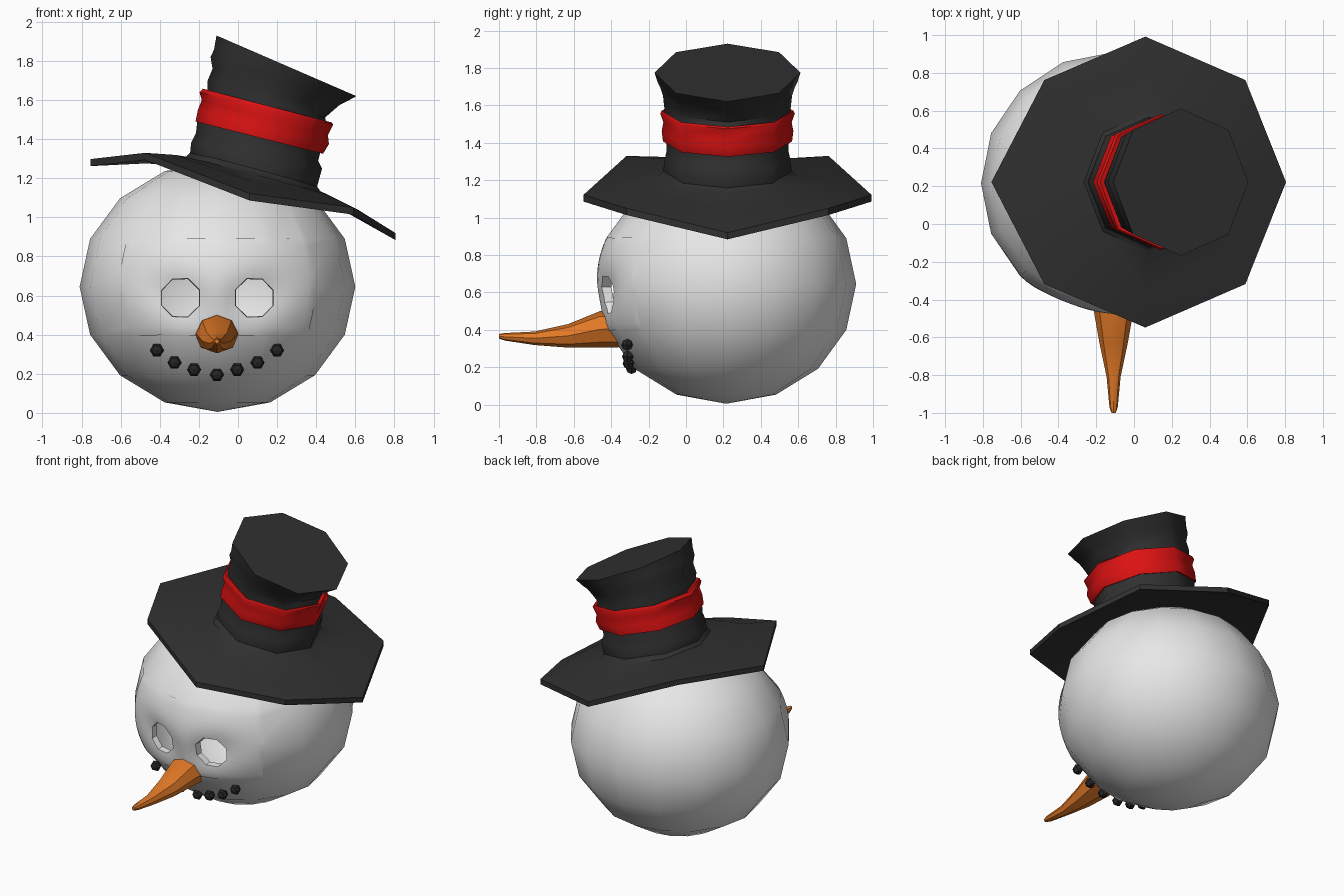
import bpy, bmesh, math
from mathutils import Vector, Matrix

if "Cube" in bpy.data.objects:
    bpy.data.objects.remove(bpy.data.objects["Cube"])


def material(name, rgb):
    m = bpy.data.materials.new(name)
    m.diffuse_color = (*rgb, 1)
    m.use_nodes = True
    m.node_tree.nodes["Principled BSDF"].inputs["Base Color"].default_value = m.diffuse_color
    return m


SNOW = material("snow white", (0.8, 0.8, 0.8))
BLACK = material("hat black", (0.03, 0.03, 0.03))
RED = material("band red", (0.72, 0.006, 0.006))
ORANGE = material("carrot orange", (0.75, 0.19, 0.02))
COAL = material("coal black", (0.018, 0.018, 0.018))


def add_object(name, bm, mat, angle=None):
    bmesh.ops.recalc_face_normals(bm, faces=bm.faces)
    me = bpy.data.meshes.new(name)
    bm.to_mesh(me)
    bm.free()
    me.materials.append(mat)
    ob = bpy.data.objects.new(name, me)
    bpy.context.collection.objects.link(ob)
    if angle:
        smooth(ob, angle)
    return ob


def smooth(ob, angle):
    bpy.ops.object.select_all(action='DESELECT')
    ob.select_set(True)
    bpy.context.view_layer.objects.active = ob
    bpy.ops.object.shade_smooth_by_angle(angle=math.radians(angle))


def loft(name, rings, mat, angle=None, closed=False):
    """Skin equal-sized rings of points; cap the ends, or join last to first."""
    bm = bmesh.new()
    vs = [[bm.verts.new(p) for p in r] for r in rings]
    pairs = list(zip(vs, vs[1:])) + ([(vs[-1], vs[0])] if closed else [])
    for a, b in pairs:
        for i in range(len(a)):
            j = (i + 1) % len(a)
            bm.faces.new((a[i], a[j], b[j], b[i]))
    if not closed:
        bm.faces.new(vs[0])
        bm.faces.new(vs[-1])
    return add_object(name, bm, mat, angle)


# Head: hollow coarse ball, finer on the face, with sunken eye sockets
C, R = Vector((-0.105, 0.215, 0.645)), Vector((0.705, 0.695, 0.64))
EYE_X, EYE_Z = 0.19, 0.588
bm = bmesh.new()
bmesh.ops.create_uvsphere(bm, u_segments=16, v_segments=8, radius=1)
face_edges = [e for e in bm.edges
              if all(v.co.y < -0.6 and abs(v.co.z) < 0.5 and abs(v.co.x) < 0.75 for v in e.verts)]
bmesh.ops.subdivide_edges(bm, edges=face_edges, cuts=5, use_grid_fill=True)
for v in bm.verts:
    n = v.co.normalized()
    v.co = C + Vector((n.x * R.x, n.y * R.y, n.z * R.z))
    if n.y < -0.5:
        u, w = abs(v.co.x - C.x) - EYE_X, v.co.z - EYE_Z
        a = math.radians(25)                       # sockets slant up outwards
        s, t = u * math.cos(a) + w * math.sin(a), w * math.cos(a) - u * math.sin(a)
        v.co.y += 0.045 * math.exp(-(s / 0.18) ** 2 - (t / 0.11) ** 2)
head = add_object("head", bm, SNOW)
shell = head.modifiers.new("shell", 'SOLIDIFY')
shell.thickness = 0.045
shell.offset = -1

# Eye holes
bm = bmesh.new()
for side in (-1, 1):
    mat = (Matrix.Translation((C.x + side * EYE_X, -0.4, EYE_Z)) @ Matrix.Rotation(math.pi / 2, 4, 'X')
           @ Matrix.Rotation(math.pi / 8, 4, 'Z'))
    bmesh.ops.create_cone(bm, cap_ends=True, segments=8, radius1=0.088, radius2=0.12, depth=0.5, matrix=mat)
cutter = add_object("eye_cutter", bm, SNOW)
cut = head.modifiers.new("eyes", 'BOOLEAN')
cut.operation = 'DIFFERENCE'
cut.object = cutter
cut.solver = 'EXACT'
bpy.context.view_layer.update()
done = bpy.data.meshes.new_from_object(head.evaluated_get(bpy.context.evaluated_depsgraph_get()))
head.modifiers.clear()
head.data = done
bpy.data.objects.remove(cutter)
smooth(head, 35)

# Carrot nose: (y, centre z, half width, half height)
nose = [(-0.36, 0.405, 0.115, 0.1), (-0.46, 0.403, 0.105, 0.097), (-0.63, 0.368, 0.075, 0.063),
        (-0.81, 0.355, 0.037, 0.036), (-0.97, 0.363, 0.022, 0.02), (-1.0, 0.366, 0.011, 0.012)]
loft("carrot_nose", [[(-0.108 + w * math.cos(k * math.pi / 4), y, z + h * math.sin(k * math.pi / 4))
                      for k in range(8)] for y, z, w, h in nose], ORANGE, 40)

# Coal smile
smile = [(-0.415, 0.32), (-0.325, 0.257), (-0.225, 0.221), (-0.108, 0.195),
         (-0.004, 0.221), (0.1, 0.257), (0.2, 0.32)]
bm = bmesh.new()
for x, z in smile:
    y = C.y - R.y * math.sqrt(1 - ((x - C.x) / R.x) ** 2 - ((z - C.z) / R.z) ** 2)
    mat = (Matrix.Translation((x, y - 0.012, z)) @ Matrix.Rotation(math.pi / 2, 4, 'X')
           @ Matrix.Rotation(math.pi / 6, 4, 'Z') @ Matrix.Diagonal((1, 1, 0.85, 1)))
    bmesh.ops.create_uvsphere(bm, u_segments=6, v_segments=4, radius=0.036, matrix=mat)
add_object("coal_mouth", bm, COAL)


# Hat: each ring is an octagon spanning left and right points seen from the front
HAT_Y = 0.222


def hat_ring(lx, lz, rx, rz, ry):
    cx, cz, dx, dz = (lx + rx) / 2, (lz + rz) / 2, (rx - lx) / 2, (rz - lz) / 2
    return [(cx + dx * math.cos(a), HAT_Y + ry * math.sin(a), cz + dz * math.cos(a))
            for a in (k * math.pi / 4 for k in range(8))]


crown = [(-0.23, 1.27, 0.38, 1.11, 0.34), (-0.245, 1.33, 0.405, 1.16, 0.345),
         (-0.24, 1.38, 0.43, 1.25, 0.335), (-0.215, 1.43, 0.41, 1.29, 0.325),
         (-0.205, 1.52, 0.425, 1.35, 0.33), (-0.155, 1.655, 0.455, 1.47, 0.335),
         (-0.155, 1.70, 0.445, 1.51, 0.34), (-0.13, 1.76, 0.485, 1.545, 0.345),
         (-0.14, 1.82, 0.52, 1.575, 0.36), (-0.122, 1.86, 0.56, 1.595, 0.375),
         (-0.11, 1.93, 0.605, 1.62, 0.39)]
loft("hat_crown", [hat_ring(*r) for r in crown], BLACK, 50)

band = [(-0.19, 1.50, 0.415, 1.335, 0.32), (-0.217, 1.49, 0.435, 1.325, 0.345),
        (-0.205, 1.55, 0.465, 1.375, 0.352), (-0.185, 1.60, 0.46, 1.42, 0.343),
        (-0.197, 1.64, 0.487, 1.475, 0.36), (-0.18, 1.658, 0.48, 1.485, 0.352),
        (-0.14, 1.64, 0.44, 1.47, 0.32)]
loft("hat_band", [hat_ring(*r) for r in band], RED, 50, closed=True)

# Brim: drooping octagon, (x, y offset, top z) from right tip round to left tip
half = [(0.805, 0, 0.92), (0.59, 0.54, 1.05), (0.06, 0.77, 1.122), (-0.475, 0.54, 1.33), (-0.755, 0, 1.298)]
outer = [(x, HAT_Y + y, z) for x, y, z in half] + [(x, HAT_Y - y, z) for x, y, z in half[3:0:-1]]
inner = hat_ring(-0.265, 1.31, 0.42, 1.135, 0.37)
mid = [(0.5 * a[0] + 0.5 * b[0], 0.5 * a[1] + 0.5 * b[1], 0.5 * a[2] + 0.5 * b[2] + 0.012)
       for a, b in zip(inner, outer)]


def lower(ring):
    return [(x, y, z - 0.036) for x, y, z in ring]


neck = hat_ring(-0.24, 1.335, 0.40, 1.165, 0.345)
loft("hat_brim", [neck, inner, mid, outer, lower(outer), lower(mid), lower(inner)], BLACK, 40)
